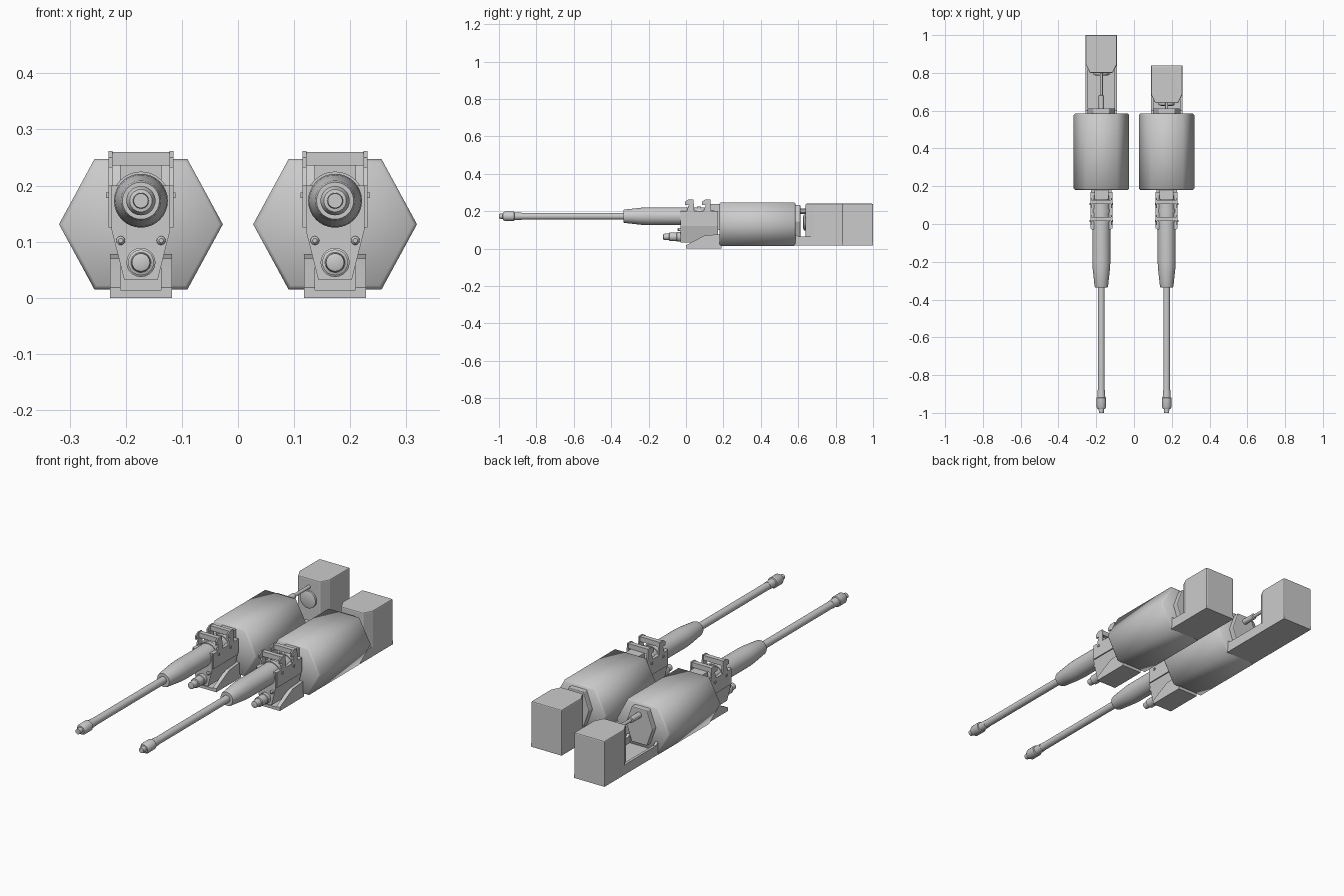
import bpy, math
from mathutils import Vector

cube = bpy.data.objects.get("Cube")
if cube:
    bpy.data.objects.remove(cube, do_unlink=True)

BARREL_Z = 0.173
TUBE_Z = 0.063


def finish(name, verts, faces, smooth=0, bevel=0):
    mesh = bpy.data.meshes.new(name)
    mesh.from_pydata(verts, [], faces)
    obj = bpy.data.objects.new(name, mesh)
    bpy.context.collection.objects.link(obj)
    bpy.ops.object.select_all(action='DESELECT')
    obj.select_set(True)
    bpy.context.view_layer.objects.active = obj
    bpy.ops.object.mode_set(mode='EDIT')
    bpy.ops.mesh.select_all(action='SELECT')
    bpy.ops.mesh.normals_make_consistent(inside=False)
    bpy.ops.object.mode_set(mode='OBJECT')
    if smooth:
        bpy.ops.object.shade_smooth_by_angle(angle=math.radians(smooth))
    if bevel:
        mod = obj.modifiers.new("Bevel", 'BEVEL')
        mod.width = bevel
        mod.segments = 2
    return obj


def loft(name, rings, **kw):
    """Skin closed rings of equal size and cap both ends."""
    n = len(rings[0])
    verts = [v for ring in rings for v in ring]
    faces = [(r * n + i, r * n + (i + 1) % n, (r + 1) * n + (i + 1) % n, (r + 1) * n + i)
             for r in range(len(rings) - 1) for i in range(n)]
    faces += [tuple(range(n)), tuple(range(len(verts) - n, len(verts)))]
    return finish(name, verts, faces, **kw)


def along_y(name, cx, outline, y0, y1, **kw):
    return loft(name, [[Vector((cx + x, y, z)) for x, z in outline] for y in (y0, y1)], **kw)


def along_x(name, x0, x1, outline, **kw):
    return loft(name, [[Vector((x, y, z)) for y, z in outline] for x in (x0, x1)], **kw)


def box(name, x0, x1, y0, y1, z0, z1, **kw):
    return along_x(name, x0, x1, [(y0, z0), (y1, z0), (y1, z1), (y0, z1)], **kw)


def lathe(name, cx, z, profile, sides=32):
    rings = []
    for y, r in profile:
        rings.append([Vector((cx + r * math.cos(2 * math.pi * i / sides), y,
                              z + r * math.sin(2 * math.pi * i / sides))) for i in range(sides)])
    return loft(name, rings, smooth=35)


def hexagon(grow):
    w, h, flat = 0.146 - grow, 0.116 - grow, 0.083 - grow * 0.55
    return [(w, 0.131), (flat, 0.131 + h), (-flat, 0.131 + h),
            (-w, 0.131), (-flat, 0.131 - h), (flat, 0.131 - h)]


def gun(side, cx, slide):
    def label(part):
        return side + "_" + part

    # Hexagonal housing with slightly chamfered ends
    ends = [(0.18, 0.007), (0.187, 0), (0.578, 0), (0.585, 0.007)]
    loft(label("housing"), [[Vector((cx + x, y, z)) for x, z in hexagon(g)] for y, g in ends],
         smooth=65)

    # Barrel, sleeve and muzzle
    lathe(label("sleeve"), cx, BARREL_Z,
          [(-0.335, 0.033), (-0.327, 0.036), (-0.235, 0.046), (-0.2, 0.048), (0.15, 0.048)])
    lathe(label("barrel"), cx, BARREL_Z, [(-0.9, 0.018), (-0.32, 0.018)])
    lathe(label("muzzle"), cx, BARREL_Z,
          [(-1.0, 0.013), (-0.98, 0.014), (-0.979, 0.02), (-0.968, 0.026),
           (-0.92, 0.026), (-0.918, 0.021), (-0.88, 0.019)])
    for y in (0.02, 0.07, 0.12):
        lathe(label("sleeve_band"), cx, BARREL_Z, [(y - 0.01, 0.052), (y + 0.01, 0.052)])

    # Mounting block with tapered chin, and neck into the housing
    block = [(0.03, 0.033), (0.052, 0.12), (0.052, 0.2), (-0.052, 0.2),
             (-0.052, 0.12), (-0.03, 0.033)]
    along_y(label("mount_block"), cx, block, -0.03, 0.17)
    box(label("neck"), cx - 0.037, cx + 0.037, 0.13, 0.19, 0.1, 0.238)

    # Lower tube and small studs
    lathe(label("lower_tube"), cx, TUBE_Z,
          [(-0.122, 0.011), (-0.12, 0.016), (-0.09, 0.018), (-0.088, 0.023),
           (-0.05, 0.023), (-0.048, 0.026), (-0.02, 0.026)], 20)
    for s in (-1, 1):
        lathe(label("stud"), cx + s * 0.036, 0.102,
              [(-0.045, 0.004), (-0.04, 0.008), (-0.02, 0.008)], 12)

    # Side plates with paired upright hooks
    plate = [(-0.025, 0.125), (0.16, 0.125), (0.17, 0.14), (0.17, 0.2), (-0.025, 0.2)]
    for s in (-1, 1):
        inner, outer = cx + s * 0.051, cx + s * 0.058
        along_x(label("side_plate"), inner, outer, plate)
        for y in (0, 0.09):
            hook = [(y, 0.19), (y + 0.045, 0.19), (y + 0.04, 0.262), (y + 0.012, 0.262),
                    (y - 0.005, 0.25), (y - 0.005, 0.232), (y + 0.015, 0.232)]
            along_x(label("hook"), inner, outer, hook)
            box(label("hook_pin"), outer, cx + s * 0.062, y + 0.01, y + 0.02, 0.178, 0.188)
    for y in (0.015, 0.105):
        box(label("cross_bar"), cx - 0.055, cx + 0.055, y, y + 0.022, 0.236, 0.26)

    # Wedge-shaped foot under the mount
    for s in (-1, 1):
        along_x(label("foot_arm"), cx + s * 0.036, cx + s * 0.055,
                [(0, 0), (0.19, 0), (0.19, 0.078), (0.1, 0.07), (0.07, 0.055), (0, 0.018)])
    box(label("foot_floor"), cx - 0.04, cx + 0.04, 0, 0.19, 0, 0.014)
    box(label("foot_core"), cx - 0.036, cx + 0.036, 0.1, 0.19, 0.012, 0.065)

    # Rear tray, hub and sliding counterweight
    front, back = 0.64 + slide, 0.84 + slide
    box(label("tray_floor"), cx - 0.083, cx + 0.083, 0.57, back, 0.016, 0.034)
    for s in (-1, 1):
        along_x(label("tray_wall"), cx + s * 0.07, cx + s * 0.083,
                [(0.57, 0.02), (back - 0.05, 0.02), (front + 0.03, 0.065),
                 (0.6, 0.065), (0.57, 0.09)])
    weight = [(-0.083, back), (0.083, back), (0.083, front + 0.045), (0.06, front),
              (-0.06, front), (-0.083, front + 0.045)]
    loft(label("counterweight"),
         [[Vector((cx + x, y, z)) for x, y in weight] for z in (0.028, 0.24)], bevel=0.005)
    hub = [(x * 0.5, 0.145 + (z - 0.131) * 0.75) for x, z in hexagon(0)]
    along_y(label("rear_hub"), cx, hub, 0.58, 0.612, bevel=0.004)
    lathe(label("slide_rod"), cx, 0.2, [(0.58, 0.014), (0.6 + slide / 2, 0.014),
                                        (0.602 + slide / 2, 0.008), (front + 0.01, 0.008)], 16)
    lathe(label("weight_disc"), cx, 0.14, [(front - 0.014, 0.03), (front - 0.01, 0.042),
                                           (front + 0.01, 0.042)])


gun("left", 0.173, 0)
gun("right", -0.173, 0.16)
